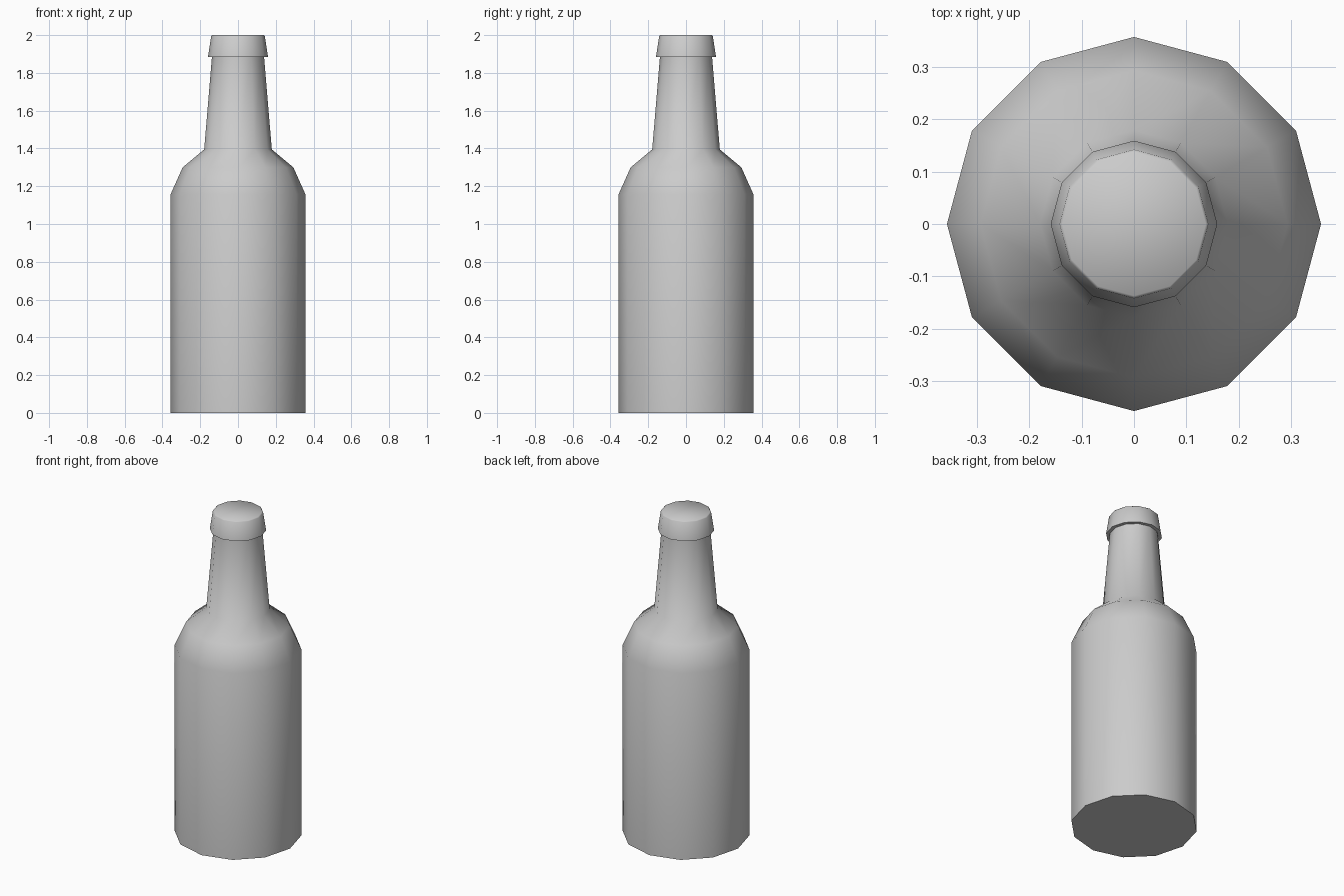
import bpy, bmesh
from math import cos, sin, pi, radians

if "Cube" in bpy.data.objects:
    bpy.data.objects.remove(bpy.data.objects["Cube"])

SIDES = 12


def lathe(name, profile, close_bottom=False, close_top=False):
    """Revolve (radius, z) points around the z axis."""
    bm = bmesh.new()
    rings = [[bm.verts.new((r * cos(2 * pi * i / SIDES), r * sin(2 * pi * i / SIDES), z))
              for i in range(SIDES)] for r, z in profile]
    for low, high in zip(rings, rings[1:]):
        for i in range(SIDES):
            j = (i + 1) % SIDES
            bm.faces.new((low[i], low[j], high[j], high[i]))
    if close_bottom:
        bm.faces.new(rings[0][::-1])
    if close_top:
        bm.faces.new(rings[-1])
    mesh = bpy.data.meshes.new(name)
    bm.to_mesh(mesh)
    bm.free()
    obj = bpy.data.objects.new(name, mesh)
    bpy.context.collection.objects.link(obj)
    bpy.ops.object.select_all(action='DESELECT')
    obj.select_set(True)
    bpy.context.view_layer.objects.active = obj
    bpy.ops.object.shade_smooth_by_angle(angle=radians(60))
    return obj


# Body, rounded shoulder and tapered neck
lathe("bottle", [(0.357, 0), (0.357, 1.157), (0.293, 1.30), (0.179, 1.395), (0.138, 1.885)],
      close_bottom=True)

# Flared cap with a stepped underside and a thin rim around the flat top
lathe("cap", [(0.138, 1.885), (0.159, 1.885), (0.142, 1.995), (0.137, 2.0)],
      close_top=True)
